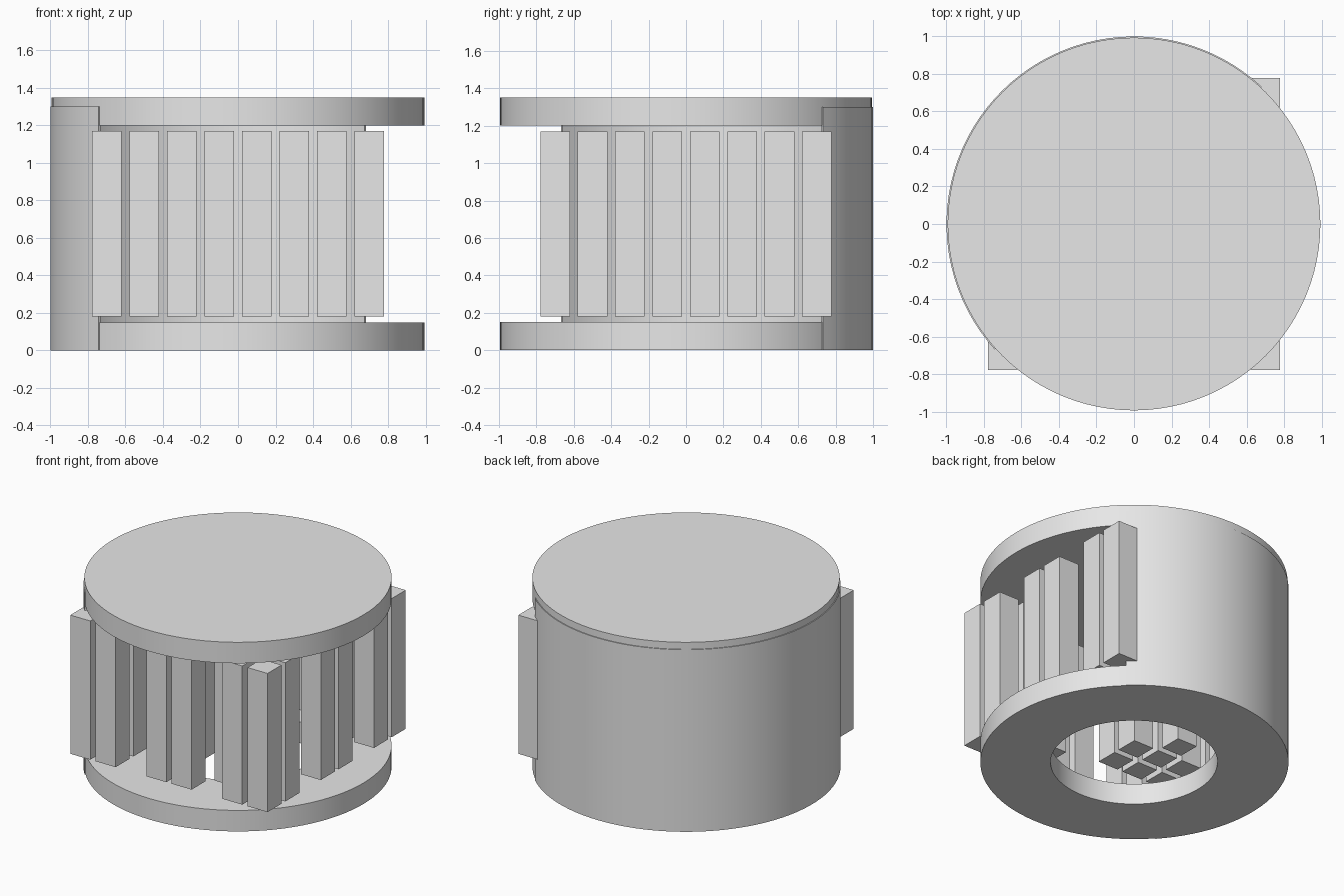
import bpy
import bmesh
import math

old = bpy.data.objects.get("Cube")
if old:
    bpy.data.objects.remove(old, do_unlink=True)

grey = bpy.data.materials.new("light_grey")
grey.use_nodes = True
grey.diffuse_color = (0.8, 0.8, 0.8, 1)
grey.node_tree.nodes["Principled BSDF"].inputs["Base Color"].default_value = (0.8, 0.8, 0.8, 1)


def add_object(name, bm, smooth=True):
    bmesh.ops.recalc_face_normals(bm, faces=bm.faces)
    mesh = bpy.data.meshes.new(name)
    bm.to_mesh(mesh)
    bm.free()
    mesh.materials.append(grey)
    obj = bpy.data.objects.new(name, mesh)
    bpy.context.collection.objects.link(obj)
    if smooth:
        bpy.ops.object.select_all(action="DESELECT")
        obj.select_set(True)
        bpy.context.view_layer.objects.active = obj
        bpy.ops.object.shade_smooth_by_angle(angle=math.radians(30))
    return obj


def ring(name, inner, outer, z0, z1, start=0, sweep=360, steps=96):
    """Sweep a rectangular section around z; a partial sweep gets end caps."""
    closed = sweep == 360
    bm = bmesh.new()
    loops = []
    for i in range(steps if closed else steps + 1):
        a = math.radians(start + sweep * i / steps)
        section = ((inner, z0), (outer, z0), (outer, z1), (inner, z1))
        loops.append([bm.verts.new((r * math.cos(a), r * math.sin(a), z)) for r, z in section])
    pairs = list(zip(loops, loops[1:]))
    if closed:
        pairs.append((loops[-1], loops[0]))
    else:
        bm.faces.new(loops[0])
        bm.faces.new(loops[-1])
    for a, b in pairs:
        for k in range(4):
            n = (k + 1) % 4
            bm.faces.new((a[k], a[n], b[n], b[k]))
    return add_object(name, bm)


# Base ring with the central opening
ring("base_ring", 0.54, 0.994, 0, 0.15)

# Solid top disc
bm = bmesh.new()
bmesh.ops.create_cone(bm, cap_ends=True, segments=96, radius1=0.994, radius2=0.994, depth=0.15)
bmesh.ops.translate(bm, verts=bm.verts, vec=(0, 0, 1.275))
add_object("top_disc", bm)

# Thin curved wall around the back and right-hand half
ring("curved_wall", 0.988, 1.0, 0, 1.3, start=47, sweep=175, steps=48)

# Square pillars on a grid, rows listed from front to back
layout = (
    "##.##.##",
    "##...###",
    ".###....",
    "####...#",
    "#.#....#",
    "......#.",
    "##....##",
    ".#.##.##",
)
bm = bmesh.new()
for row, line in enumerate(layout):
    for col, mark in enumerate(line):
        if mark == "#":
            made = bmesh.ops.create_cube(bm, size=1)["verts"]
            bmesh.ops.scale(bm, verts=made, vec=(0.158, 0.158, 0.99))
            bmesh.ops.translate(bm, verts=made, vec=(0.2 * col - 0.7, 0.2 * row - 0.7, 0.675))
add_object("pillars", bm, smooth=False)
